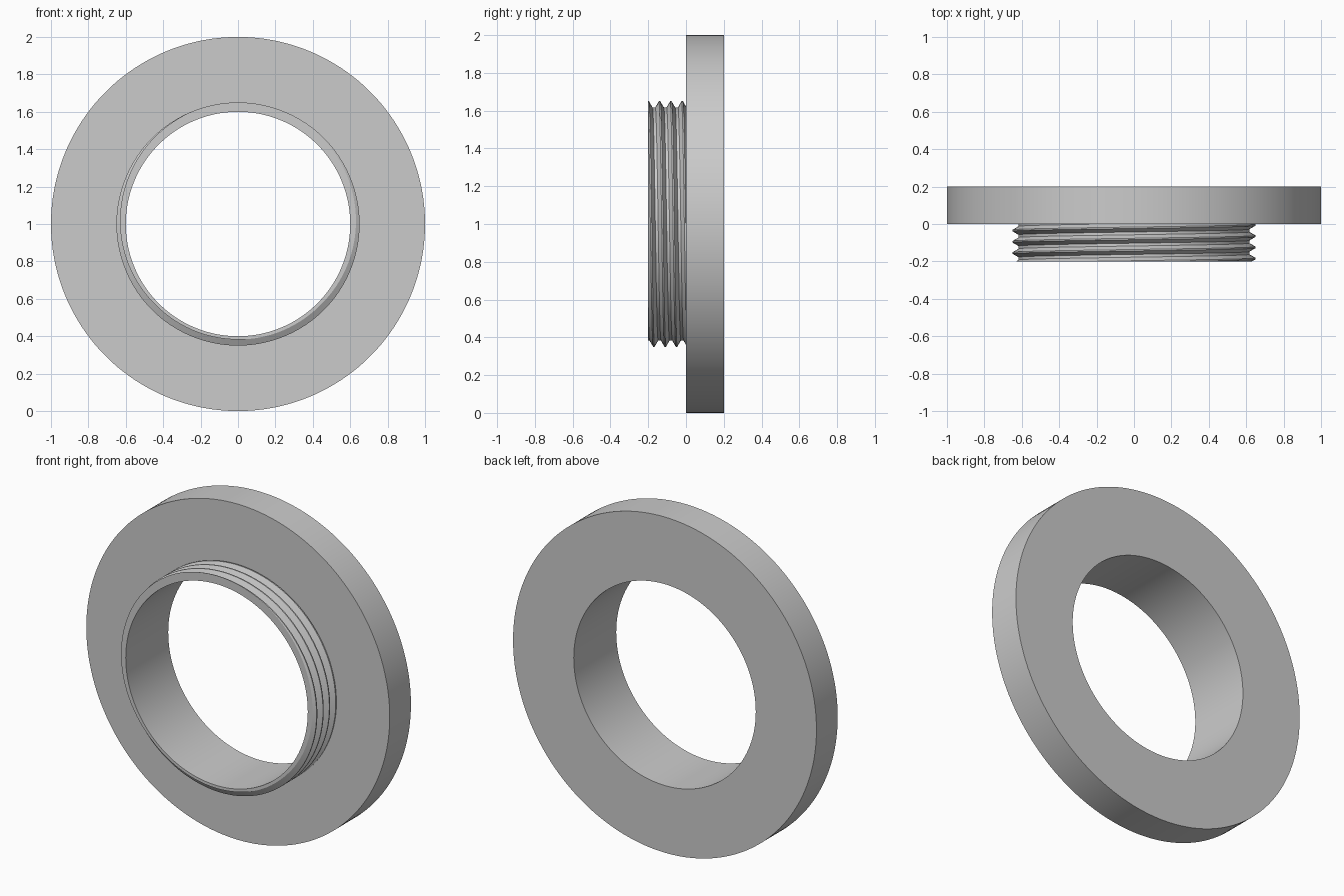
import bpy, bmesh
from math import cos, sin, pi, radians

cube = bpy.data.objects.get("Cube")
if cube:
    bpy.data.objects.remove(cube, do_unlink=True)

SEGMENTS = 180
BORE, RIM, THICK = 0.6, 1.0, 0.2          # flange
CREST, PITCH, NECK = 0.65, 0.06, 0.2      # threaded neck
ROOT = CREST - 0.54 * PITCH
CREST_HALF, ROOT_HALF = PITCH / 16, PITCH / 8


def thread_radius(offset):
    """Radius at an axial distance from a crest centre (truncated V)."""
    d = abs((offset + PITCH / 2) % PITCH - PITCH / 2)
    t = (d - CREST_HALF) / (PITCH / 2 - ROOT_HALF - CREST_HALF)
    return CREST + (ROOT - CREST) * min(max(t, 0), 1)


def section(turn):
    """Closed (radius, y) section of the whole part at a fraction of a turn."""
    start = -0.005 - PITCH * turn
    points = [(BORE, THICK), (BORE, -NECK)]
    for k in range(-5, 3):
        for step in (ROOT_HALF - PITCH / 2, -CREST_HALF,
                     CREST_HALF, PITCH / 2 - ROOT_HALF):
            y = min(max(start + k * PITCH + step, -NECK), 0)
            points.append((thread_radius(y - start), y))
    return points + [(RIM, 0), (RIM, THICK)]


# Flange and threaded neck, swept as one solid around the y axis
bm = bmesh.new()
rings = []
for i in range(SEGMENTS + 1):
    a = 2 * pi * i / SEGMENTS
    rings.append([bm.verts.new((r * cos(a), y, 1 + r * sin(a)))
                  for r, y in section(i / SEGMENTS)])
for a, b in zip(rings, rings[1:]):
    for j in range(len(a)):
        n = (j + 1) % len(a)
        bm.faces.new((a[j], a[n], b[n], b[j]))
bmesh.ops.remove_doubles(bm, verts=bm.verts, dist=0.00002)
bmesh.ops.recalc_face_normals(bm, faces=bm.faces)
mesh = bpy.data.meshes.new("threaded_flange")
bm.to_mesh(mesh)
bm.free()

# Plain grey metal
grey = bpy.data.materials.new("light_grey")
grey.use_nodes = True
colour = (0.6, 0.6, 0.6, 1)
grey.diffuse_color = colour
grey.node_tree.nodes["Principled BSDF"].inputs["Base Color"].default_value = colour
mesh.materials.append(grey)

part = bpy.data.objects.new("threaded_flange", mesh)
bpy.context.collection.objects.link(part)
bpy.ops.object.select_all(action="DESELECT")
part.select_set(True)
bpy.context.view_layer.objects.active = part
bpy.ops.object.shade_smooth_by_angle(angle=radians(30))
